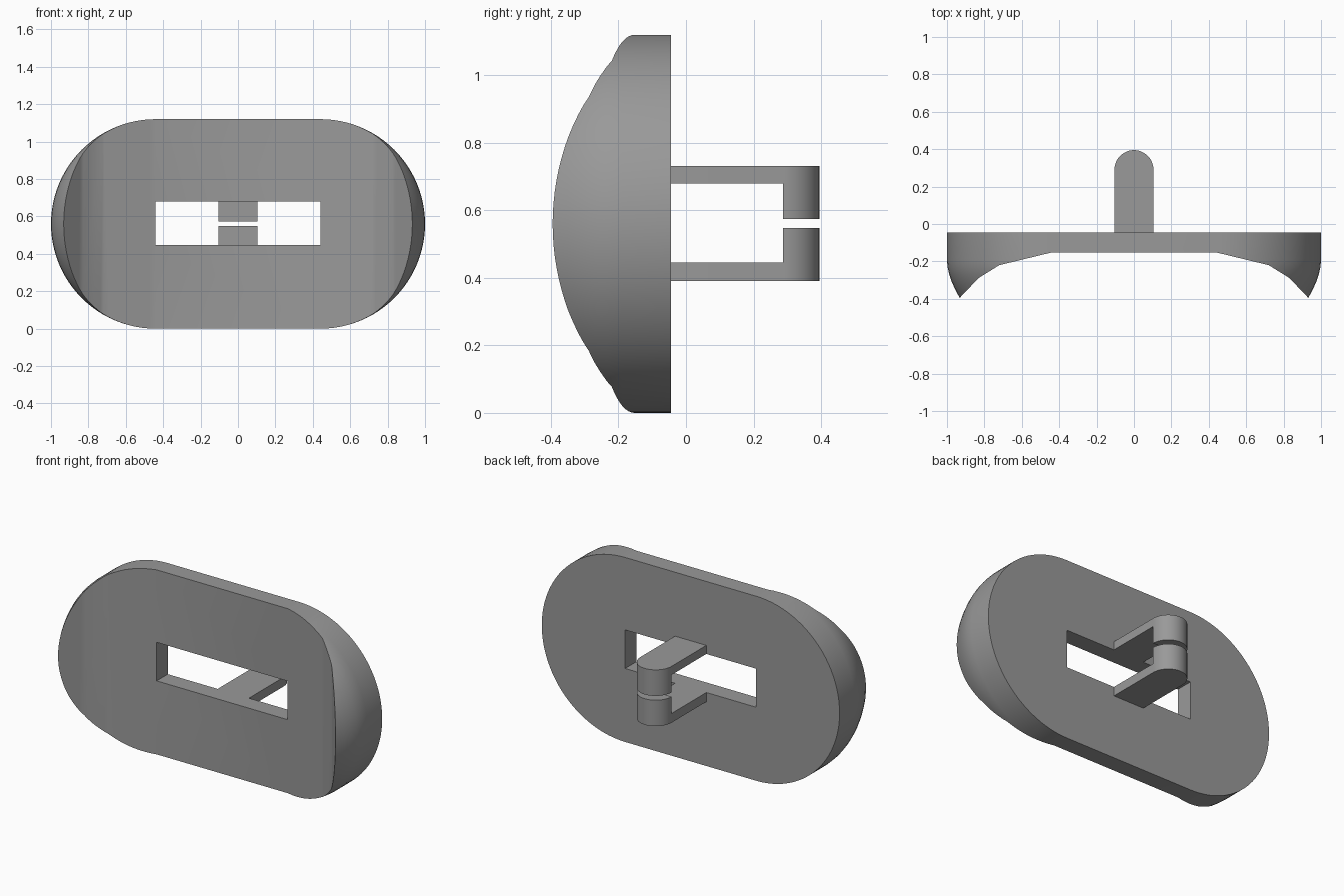
import bpy, bmesh, math

if "Cube" in bpy.data.objects:
    bpy.data.objects.remove(bpy.data.objects["Cube"])

R, HALF, CZ = 0.56, 0.44, 0.56       # cap radius, half straight length, centre height
BACK, TIP = -0.045, -0.395           # back plane and foremost rim

grey = bpy.data.materials.new("mid grey")
grey.diffuse_color = (0.32, 0.32, 0.32, 1)
grey.use_nodes = True
grey.node_tree.nodes["Principled BSDF"].inputs["Base Color"].default_value = grey.diffuse_color


def loft(name, loops):
    """Closed solid through a series of matching loops."""
    bm = bmesh.new()
    rings = [[bm.verts.new(p) for p in loop] for loop in loops]
    n = len(rings[0])
    for a, b in zip(rings, rings[1:]):
        for i in range(n):
            j = (i + 1) % n
            bm.faces.new((a[i], a[j], b[j], b[i]))
    bm.faces.new(rings[0])
    bm.faces.new(rings[-1])
    bmesh.ops.recalc_face_normals(bm, faces=bm.faces)
    me = bpy.data.meshes.new(name)
    bm.to_mesh(me)
    bm.free()
    me.materials.append(grey)
    ob = bpy.data.objects.new(name, me)
    bpy.context.collection.objects.link(ob)
    return ob


def cut(ob, cutter):
    mod = ob.modifiers.new("cut", 'BOOLEAN')
    mod.operation, mod.solver, mod.object = 'DIFFERENCE', 'EXACT', cutter
    activate(ob)
    bpy.ops.object.modifier_apply(modifier=mod.name)
    bpy.data.objects.remove(cutter)


def activate(ob):
    bpy.ops.object.select_all(action='DESELECT')
    ob.select_set(True)
    bpy.context.view_layer.objects.active = ob


def smooth(ob):
    activate(ob)
    bpy.ops.object.shade_smooth_by_angle(angle=math.radians(30))


def stadium(r, y, n=48):
    pts = []
    for side, start in ((1, -90), (-1, 90)):
        for i in range(n + 1):
            a = math.radians(start + 180 * i / n)
            pts.append((side * HALF + r * math.cos(a), y, CZ + r * math.sin(a)))
    return pts


def prism_z(name, outline, z0, z1):
    return loft(name, [[(x, y, z) for x, y in outline] for z in (z0, z1)])


# Body: rounded-end block whose ends curve inward towards the front
section = [(R, BACK), (R, -0.19), (0.557, -0.23), (0.548, -0.27),
           (0.534, -0.31), (0.516, -0.35), (0.492, TIP), (0.485, -0.405)]
body = loft("body", [stadium(r, y) for r, y in section])

# Dished front, open towards the front
half = [(HALF, -0.152), (0.72, -0.22), (0.83, -0.288), (0.932, TIP), (1.0, -0.462)]
dish = [(-x, y) for x, y in reversed(half)] + half + [(1.0, -0.7), (-1.0, -0.7)]
cut(body, prism_z("dish_cutter", dish, -0.3, 1.5))

# Rectangular slot through the middle
slot = [(-HALF, -0.6), (HALF, -0.6), (HALF, 0.2), (-HALF, 0.2)]
cut(body, prism_z("slot_cutter", slot, 0.446, 0.68))
smooth(body)

# Two hooked prongs on the back, with half-round ends facing each other
W, Y0, N = 0.105, 0.288, 24
arc = [(W * math.cos(math.pi * i / N), Y0 + 0.107 * math.sin(math.pi * i / N))
       for i in range(N + 1)]
arm = [(-W, BACK), (W, BACK)] + arc
for name, outer, inner, end in (("upper", 0.732, 0.68, 0.574),
                                ("lower", 0.39, 0.446, 0.548)):
    smooth(prism_z(name + "_arm", arm, outer, inner))
    smooth(prism_z(name + "_hook", arc, inner, end))
